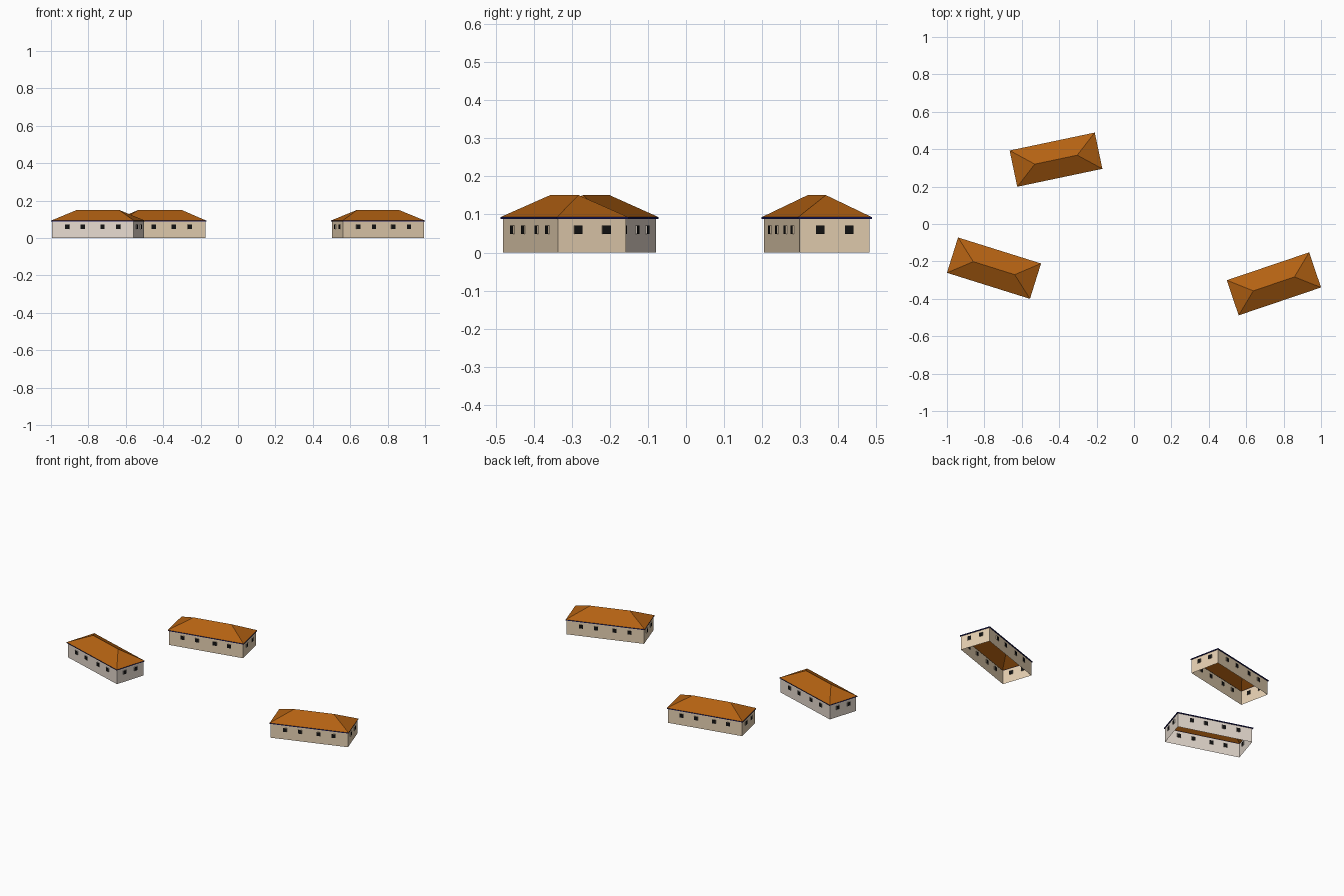
import bpy, bmesh, math
from mathutils import Matrix, Vector

if "Cube" in bpy.data.objects:
    bpy.data.objects.remove(bpy.data.objects["Cube"])


def material(name, rgb):
    m = bpy.data.materials.new(name)
    m.diffuse_color = (*rgb, 1)
    m.use_nodes = True
    m.node_tree.nodes["Principled BSDF"].inputs["Base Color"].default_value = m.diffuse_color
    return m


TILE = material("roof_tile", (0.45, 0.12, 0.006))
TRIM = material("dark_blue_trim", (0.01, 0.01, 0.12))
TAN = material("tan_plaster", (0.80, 0.64, 0.45))
PALE = material("pale_plaster", (0.80, 0.71, 0.63))
GLASS = material("dark_pane", (0.006, 0.006, 0.006))

ROOF_X, ROOF_Y = 0.2325, 0.099       # roof half sizes
WALL_X, WALL_Y = 0.2275, 0.094       # wall half sizes
RIDGE_X = 0.116
WALL_TOP, EAVE, RIDGE = 0.088, 0.093, 0.151
WIN_Z, WIN_W, WIN_D = 0.060, 0.023, 0.008


def finish(name, bm, mats, place):
    me = bpy.data.meshes.new(name)
    bm.to_mesh(me)
    bm.free()
    for m in mats:
        me.materials.append(m)
    ob = bpy.data.objects.new(name, me)
    ob.matrix_world = place
    bpy.context.collection.objects.link(ob)


def ring(bm, hx, hy, z):
    return [bm.verts.new((sx * hx, sy * hy, z))
            for sx, sy in ((-1, -1), (1, -1), (1, 1), (-1, 1))]


def bridge(bm, a, b):
    for i in range(4):
        j = (i + 1) % 4
        bm.faces.new((a[i], a[j], b[j], b[i]))


def house(tag, x, y, angle, plaster):
    place = Matrix.Translation((x, y, 0)) @ Matrix.Rotation(math.radians(angle), 4, 'Z')

    # Walls: open shell
    bm = bmesh.new()
    bridge(bm, ring(bm, WALL_X, WALL_Y, 0), ring(bm, WALL_X, WALL_Y, WALL_TOP))
    finish(tag + "_walls", bm, [plaster], place)

    # Eave trim: soffit and fascia
    bm = bmesh.new()
    low = ring(bm, ROOF_X, ROOF_Y, WALL_TOP)
    bridge(bm, ring(bm, WALL_X, WALL_Y, WALL_TOP), low)
    bridge(bm, low, ring(bm, ROOF_X, ROOF_Y, EAVE))
    bmesh.ops.recalc_face_normals(bm, faces=bm.faces)
    finish(tag + "_eave_trim", bm, [TRIM], place)

    # Hipped roof
    bm = bmesh.new()
    a, b, c, d = ring(bm, ROOF_X, ROOF_Y, EAVE)
    left = bm.verts.new((-RIDGE_X, 0, RIDGE))
    right = bm.verts.new((RIDGE_X, 0, RIDGE))
    for f in ((a, b, right, left), (b, c, right), (c, d, left, right), (d, a, left)):
        bm.faces.new(f)
    finish(tag + "_roof", bm, [TILE], place)

    # Windows: small frames set through the walls, dark panes both sides
    spots = [(wx, s * WALL_Y, 0) for s in (-1, 1) for wx in (-0.143, -0.055, 0.055, 0.143)]
    spots += [(s * WALL_X, wy, 90) for s in (-1, 1) for wy in (-0.039, 0.039)]
    bm = bmesh.new()
    for wx, wy, turn in spots:
        rot = Matrix.Rotation(math.radians(turn), 4, 'Z')
        m = (Matrix.Translation((wx, wy, WIN_Z)) @ rot
             @ Matrix.Diagonal((WIN_W, WIN_D, WIN_W, 1)))
        new = bmesh.ops.create_cube(bm, size=1, matrix=m)
        facing = rot @ Vector((0, 1, 0))
        for f in {f for v in new["verts"] for f in v.link_faces}:
            f.normal_update()
            f.material_index = int(abs(f.normal.dot(facing)) > 0.5)
    finish(tag + "_windows", bm, [plaster, GLASS], place)


house("back_house", -0.417, 0.344, 11.9, TAN)
house("left_house", -0.7485, -0.236, -17.4, PALE)
house("right_house", 0.748, -0.320, 18.7, TAN)
